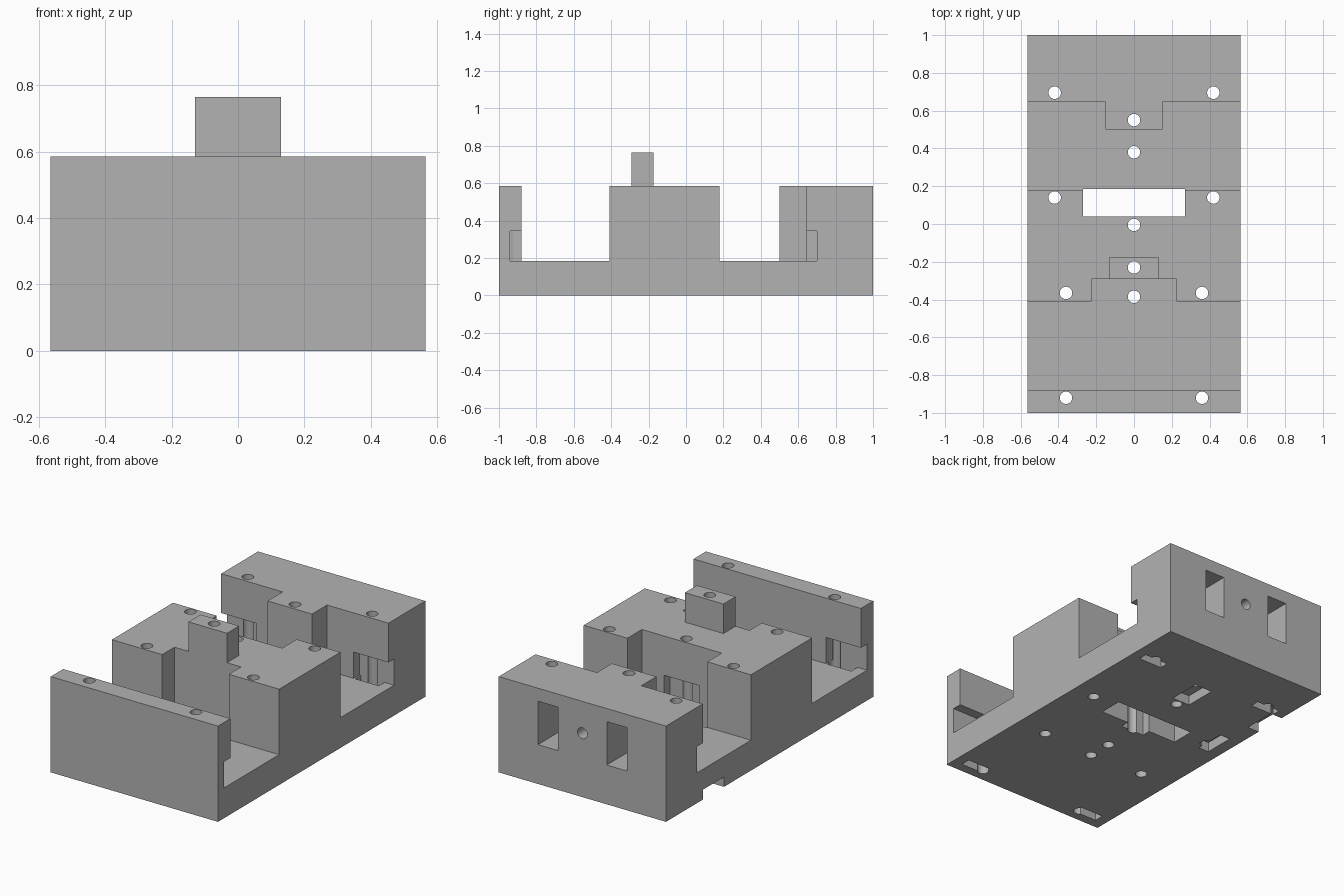
import bpy, bmesh
from math import pi
from mathutils import Matrix, Vector

cube = bpy.data.objects.get("Cube")
if cube:
    bpy.data.objects.remove(cube, do_unlink=True)

grey = bpy.data.materials.new("plain_grey")
grey.use_nodes = True
colour = (0.45, 0.45, 0.45, 1)
grey.diffuse_color = colour
grey.node_tree.nodes["Principled BSDF"].inputs["Base Color"].default_value = colour

W, TOP, FLOOR, LIP = 0.565, 0.585, 0.185, 0.345


def make(name, bm):
    bmesh.ops.recalc_face_normals(bm, faces=bm.faces)
    mesh = bpy.data.meshes.new(name)
    bm.to_mesh(mesh)
    bm.free()
    mesh.materials.append(grey)
    ob = bpy.data.objects.new(name, mesh)
    bpy.context.collection.objects.link(ob)
    return ob


def box(name, x, y, z):
    bm = bmesh.new()
    bmesh.ops.create_cube(bm, size=1)
    for v in bm.verts:
        v.co = Vector(r[0] if c < 0 else r[1] for c, r in zip(v.co, (x, y, z)))
    return make(name, bm)


def cylinder(name, centre, length, radius, matrix=Matrix()):
    bm = bmesh.new()
    bmesh.ops.create_cone(bm, cap_ends=True, segments=32, radius1=radius,
                          radius2=radius, depth=length,
                          matrix=Matrix.Translation(centre) @ matrix)
    return make(name, bm)


def combine(tool, operation="DIFFERENCE"):
    mod = body.modifiers.new(tool.name, "BOOLEAN")
    mod.operation, mod.solver, mod.object = operation, "EXACT", tool
    bpy.context.view_layer.objects.active = body
    bpy.ops.object.modifier_apply(modifier=mod.name)
    bpy.data.objects.remove(tool, do_unlink=True)


# Body: side profile of base, front wall, middle block and rear wall
profile = [(-1, 0), (1, 0), (1, TOP), (0.645, TOP), (0.645, FLOOR), (0.18, FLOOR),
           (0.18, TOP), (-0.41, TOP), (-0.41, FLOOR), (-0.88, FLOOR),
           (-0.88, TOP), (-1, TOP)]
bm = bmesh.new()
face = bm.faces.new([bm.verts.new((-W, y, z)) for y, z in profile])
side = bmesh.ops.extrude_face_region(bm, geom=[face])["geom"]
bmesh.ops.translate(bm, vec=(2 * W, 0, 0),
                    verts=[g for g in side if isinstance(g, bmesh.types.BMVert)])
body = make("mount_body", bm)

# Rear wall boss and centre post
combine(box("rear_boss", (-0.15, 0.15), (0.5, 0.8), (0.1, TOP)), "UNION")
combine(box("front_recess", (-0.225, 0.225), (-0.6, -0.292), (FLOOR, 1)))
combine(box("centre_post", (-0.13, 0.13), (-0.292, -0.175), (0.4, 0.765)), "UNION")

# Rear opening of the middle block, through the base
combine(box("block_opening", (-0.27, 0.27), (0.04, 0.185), (-1, 1)))
combine(box("block_pocket", (-0.12, 0.12), (-0.015, 0.08), (FLOOR, LIP)))
combine(box("block_slot", (-0.08, 0.08), (-0.015, 0.08), (-1, LIP)))

# Undercut pockets, slots and rear windows, mirrored left and right
for s in (-1, 1):
    def mirrored(name, a, b, y, z):
        combine(box(name, sorted((s * a, s * b)), y, z))
    mirrored("rear_undercut", 0.33, 1, (0.6, 0.70), (FLOOR, LIP))
    mirrored("rear_slot", 0.34, 0.50, (0.645, 0.70), (-1, LIP))
    mirrored("front_undercut", 0.33, 1, (-0.94, -0.84), (FLOOR, LIP))
    mirrored("front_slot", 0.34, 0.50, (-0.94, -0.88), (-1, LIP))
    mirrored("rear_window", 0.165, 0.30, (0.72, 2), (0.24, 0.505))

# Shallow cable recesses on the underside
combine(box("edge_notch", (-1, -0.485), (0.44, 0.645), (-1, 0.06)))
combine(box("boss_recess", (-0.06, 0.06), (0.42, 0.62), (-1, 0.06)))
combine(box("block_recess", (-0.49, -0.42), (0.08, 0.27), (-1, 0.06)))

# Vertical screw holes
holes = [(0, y) for y in (0.55, 0.38, -0.005, -0.23, -0.385)]
for s in (-1, 1):
    holes += [(s * 0.42, 0.695), (s * 0.42, 0.14), (s * 0.36, -0.365), (s * 0.36, -0.92)]
for x, y in holes:
    combine(cylinder("screw_hole", (x, y, 0.4), 2, 0.033))

# Horizontal hole through the rear wall into the boss
combine(cylinder("rear_hole", (0, 0.8, 0.39), 0.5, 0.033, Matrix.Rotation(pi / 2, 4, "X")))

bpy.ops.object.select_all(action="DESELECT")
body.select_set(True)
bpy.context.view_layer.objects.active = body
bpy.ops.object.shade_smooth_by_angle()
